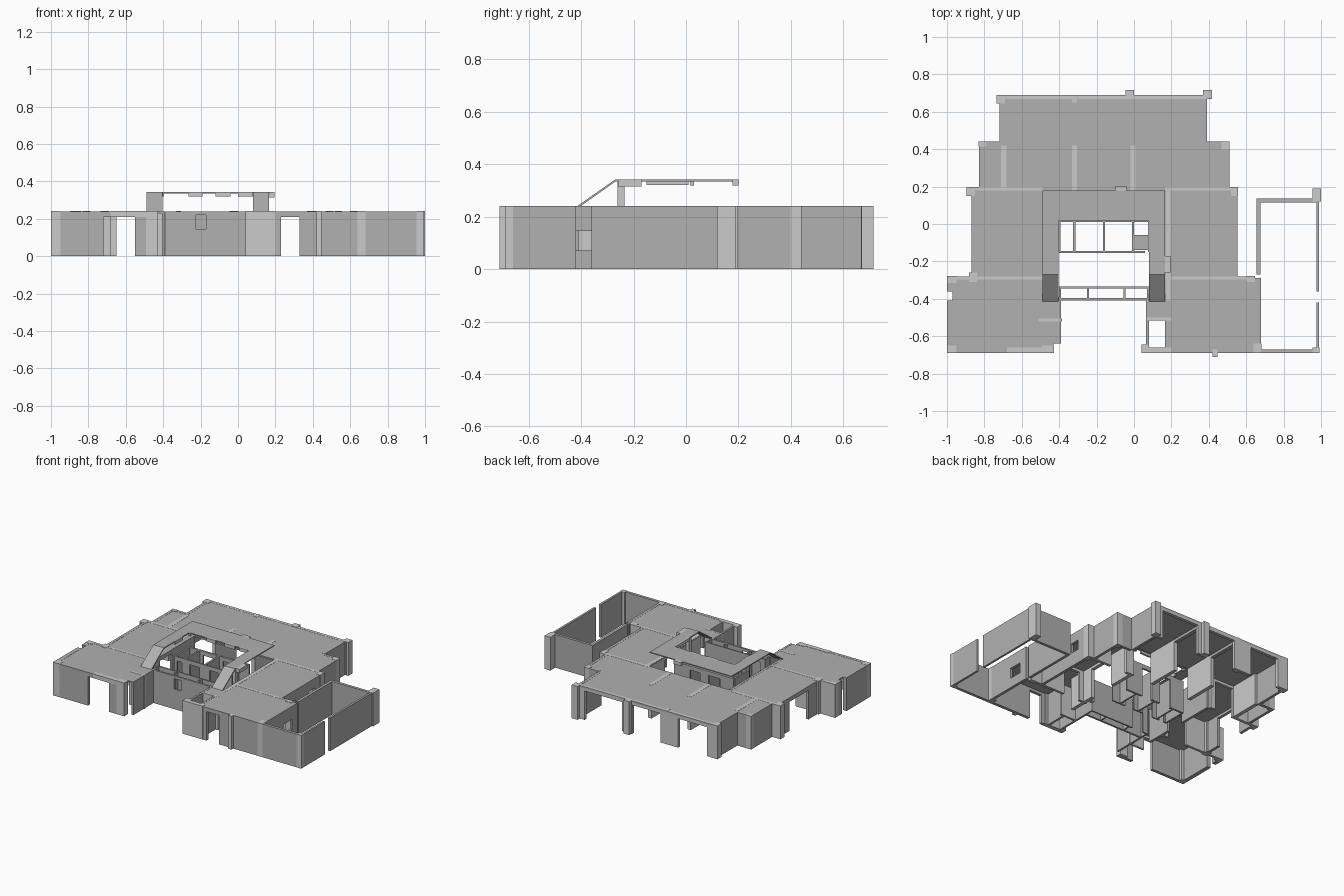
import bpy, bmesh

H, LINTEL = 0.24, 0.21


def material(name, v):
    m = bpy.data.materials.new(name)
    m.diffuse_color = (v, v, v, 1)
    return m


DARK = material("dark_grey", 0.44)
LIGHT = material("light_grey", 0.8)


def finish(name, bm, mat):
    me = bpy.data.meshes.new(name)
    bm.to_mesh(me)
    bm.free()
    me.materials.append(mat)
    bpy.context.collection.objects.link(bpy.data.objects.new(name, me))


def boxes(name, items, mat=DARK):
    """One object from boxes given as (x0, x1, y0, y1, z0, z1)."""
    bm = bmesh.new()
    for x0, x1, y0, y1, z0, z1 in items:
        r = bmesh.ops.create_cube(bm, size=1)
        for v in r['verts']:
            v.co = ((x0 + x1) / 2 + v.co.x * (x1 - x0),
                    (y0 + y1) / 2 + v.co.y * (y1 - y0),
                    (z0 + z1) / 2 + v.co.z * (z1 - z0))
    finish(name, bm, mat)


def wall(name, axis, a, b, c, t=0.02, holes=(), mat=DARK):
    """Wall along x or y from a to b, starting at c, thickness t, holes (a, b, z0, z1)."""
    spans, p = [], a
    for h0, h1, z0, z1 in sorted(holes):
        spans += [(p, h0, 0, H), (h0, h1, 0, z0), (h0, h1, z1, H)]
        p = h1
    spans.append((p, b, 0, H))
    boxes(name, [(s, e, c, c + t, l, u) if axis == 'x' else (c, c + t, s, e, l, u)
                 for s, e, l, u in spans if e - s > 0.001 and u - l > 0.001], mat)


def door(a, b):
    return (a, b, 0, LINTEL)


def prism(name, x0, x1, profile):
    """Extrude a (y, z) profile along x."""
    bm = bmesh.new()
    f = bm.faces.new([bm.verts.new((x0, y, z)) for y, z in profile])
    r = bmesh.ops.extrude_face_region(bm, geom=[f])
    for g in r['geom']:
        if isinstance(g, bmesh.types.BMVert):
            g.co.x = x1
    bmesh.ops.recalc_face_normals(bm, faces=bm.faces)
    finish(name, bm, DARK)


# Thin roof slab around the central court
S0, S1 = 0.229, 0.239
boxes("roof_slab", [(x0, x1, y0, y1, S0, S1) for x0, x1, y0, y1 in [
    (-0.72, 0.39, 0.44, 0.69), (-0.83, 0.51, 0.18, 0.44),
    (-0.87, -0.49, -0.28, 0.18), (0.165, 0.55, -0.29, 0.18),
    (-0.97, -0.49, -0.69, -0.28), (-1.0, -0.97, -0.69, -0.41),
    (-1.0, -0.97, -0.36, -0.28),
    (-0.49, -0.43, -0.69, -0.41), (-0.43, -0.39, -0.64, -0.41),
    (0.165, 0.68, -0.69, -0.29), (0.08, 0.165, -0.51, -0.41)]])

# Rear and front outer walls
wall("rear_wall", 'x', -0.72, 0.40, 0.668, 0.022,
     [door(-0.65, -0.42), door(-0.28, -0.05), door(0.03, 0.33)], LIGHT)
wall("front_wall_left", 'x', -1.0, -0.43, -0.69, 0.022, [door(-0.72, -0.55)])
wall("front_wall_right", 'x', 0.04, 0.68, -0.69, 0.022, [door(0.23, 0.33)])

# Cross walls, aligned doors give a clear sight line front to back
wall("cross_wall_rear_left", 'x', -0.89, -0.49, 0.178, 0.02, [door(-0.68, -0.53)], LIGHT)
wall("cross_wall_rear_right", 'x', 0.165, 0.55, 0.178, 0.02, [door(0.23, 0.36)], LIGHT)
wall("cross_wall_front_left", 'x', -1.0, -0.49, -0.298, 0.018, [door(-0.68, -0.53)], LIGHT)
wall("cross_wall_front_right", 'x', 0.165, 0.64, -0.298, 0.018, [door(0.23, 0.36)], LIGHT)
for n, a, b in (("left", -0.83, -0.70), ("right", 0.39, 0.51)):
    wall("shoulder_wall_" + n, 'x', a, b, 0.42)
wall("entry_wall_left", 'x', -0.51, -0.385, -0.52, 0.015, mat=LIGHT)
wall("entry_wall_right", 'x', 0.065, 0.20, -0.515, 0.015, mat=LIGHT)

# Side walls, stepping in toward the rear
wall("left_wall_front", 'y', -0.69, -0.28, -1.0, 0.03, [(-0.41, -0.36, 0, H)])
wall("left_wall_middle", 'y', -0.28, 0.19, -0.87, 0.02, [door(-0.16, 0.06)])
wall("left_wall_shoulder", 'y', 0.19, 0.44, -0.83)
wall("left_wall_rear", 'y', 0.44, 0.69, -0.72)
wall("right_wall_front", 'y', -0.69, -0.29, 0.66, 0.02, [(-0.45, -0.35, 0.07, 0.145)])
wall("right_wall_middle", 'y', -0.29, 0.19, 0.533, 0.02,
     [(-0.20, -0.13, 0.10, 0.17), (0.02, 0.09, 0.10, 0.17)])
wall("right_wall_shoulder", 'y', 0.19, 0.44, 0.49)
wall("right_wall_rear", 'y', 0.44, 0.69, 0.37)

# Room partitions in the rear wing, with ceiling beams in front of them
for i, x in enumerate((-0.71, -0.332, -0.018)):
    wall(f"rear_partition_{i}", 'y', 0.18, 0.42, x, 0.027, mat=LIGHT)
    if i:
        boxes(f"ceiling_beam_{i}", [(x, x + 0.027, 0.42, 0.67, LINTEL, 0.235)])

# Yard fence on the right
wall("yard_fence_side", 'y', -0.69, 0.135, 0.975, 0.015, [(-0.42, -0.36, 0, H)])
wall("yard_fence_rear", 'x', 0.655, 0.99, 0.115, 0.02)
wall("yard_fence_front", 'x', 0.68, 0.99, -0.69, 0.02)
wall("yard_fence_inner", 'y', -0.27, 0.135, 0.655, 0.02)

# Pale columns at corners and junctions, a hair proud of the walls
E = 0.001
cols = [(-0.735, -0.69, 0.645, 0.69), (-0.045, 0.0, 0.67, 0.715), (0.37, 0.415, 0.67, 0.715),
        (-0.33, -0.305, 0.65, 0.69), (-0.83, -0.79, 0.415, 0.44), (0.47, 0.51, 0.40, 0.44),
        (-0.895, -0.85, 0.15, 0.198), (0.52, 0.555, 0.15, 0.198),
        (-0.999, -0.95, -0.315, -0.28), (0.60, 0.645, -0.31, -0.28),
        (-0.88, -0.84, -0.31, -0.26), (-0.999, -0.95, -0.69, -0.65),
        (-0.49, -0.43, -0.69, -0.65), (0.04, 0.08, -0.69, -0.645),
        (0.64, 0.68, -0.69, -0.64), (0.42, 0.445, -0.71, -0.67),
        (0.955, 0.999, 0.12, 0.19), (0.955, 0.99, -0.69, -0.66),
        (0.08, 0.20, -0.69, -0.66)]
boxes("columns", [(a - E, b + E, c - E, d + E, 0, H + E) for a, b, c, d in cols], LIGHT)
boxes("front_lintel_left", [(-0.68, -0.49, -0.69 - E, -0.66, LINTEL, H + E)], LIGHT)

# Walls around the court
wall("court_wall_left", 'y', -0.41, 0.18, -0.49, 0.018, [door(-0.22, -0.08)])
wall("court_wall_right", 'y', -0.41, 0.18, 0.17, 0.025, [door(-0.20, 0.0)], LIGHT)
wall("entry_side_left", 'y', -0.64, -0.39, -0.405, 0.015)
wall("entry_side_right", 'y', -0.69, -0.40, 0.065, 0.015)
wall("stairwell_edge", 'y', -0.66, -0.51, 0.165, 0.015)
wall("court_front_wall", 'x', -0.40, 0.08, -0.41, 0.014, [(-0.225, -0.17, 0.145, 0.22)])
wall("court_front_inner_wall", 'x', -0.40, 0.08, -0.345, 0.01, [door(-0.36, -0.27)])
for i, x in enumerate((-0.40, -0.25, -0.055, 0.07)):
    wall(f"court_front_divider_{i}", 'y', -0.40, -0.34, x, 0.01)
wall("court_rear_wall", 'x', -0.40, 0.08, 0.012, 0.014,
     [door(-0.29, -0.20), door(-0.13, -0.05)])
wall("court_middle_wall", 'x', -0.40, 0.06, -0.155, 0.01,
     [door(-0.38, -0.34), door(-0.28, -0.20), door(-0.12, -0.05)])
for i, x in enumerate((-0.405, -0.325, -0.167, -0.012)):
    wall(f"court_divider_{i}", 'y', -0.15, 0.02, x, 0.012)
boxes("court_landing", [(0.0, 0.08, -0.14, -0.06, S0, S1)])

# Raised U-shaped canopy with sloping front arms
T = 0.007
boxes("canopy_rear", [(-0.49, 0.165, 0.02, 0.18, 0.342 - T, 0.342)])
for n, a, b in (("left", -0.49, -0.405), ("right", 0.08, 0.165)):
    prism("canopy_arm_" + n, a, b, [(0.02, 0.342), (-0.27, 0.342), (-0.415, 0.24),
                                    (-0.402, 0.24), (-0.268, 0.342 - T), (0.02, 0.342 - T)])

# Short hanging beams and post of the canopy
boxes("canopy_beams", [(a, b, 0.015, 0.03, 0.318, 0.342) for a, b in
                       ((-0.41, -0.395), (-0.265, -0.19), (-0.12, -0.04), (0.0, 0.08))] +
      [(-0.10, -0.04, 0.178, 0.2, 0.318, 0.342), (0.165, 0.195, -0.26, -0.17, 0.315, 0.342),
       (-0.41, -0.40, -0.15, -0.06, 0.32, 0.342), (0.075, 0.085, -0.15, 0.01, 0.32, 0.342)],
      LIGHT)
boxes("canopy_post", [(0.14, 0.165, -0.262, -0.235, 0, 0.338)], LIGHT)
